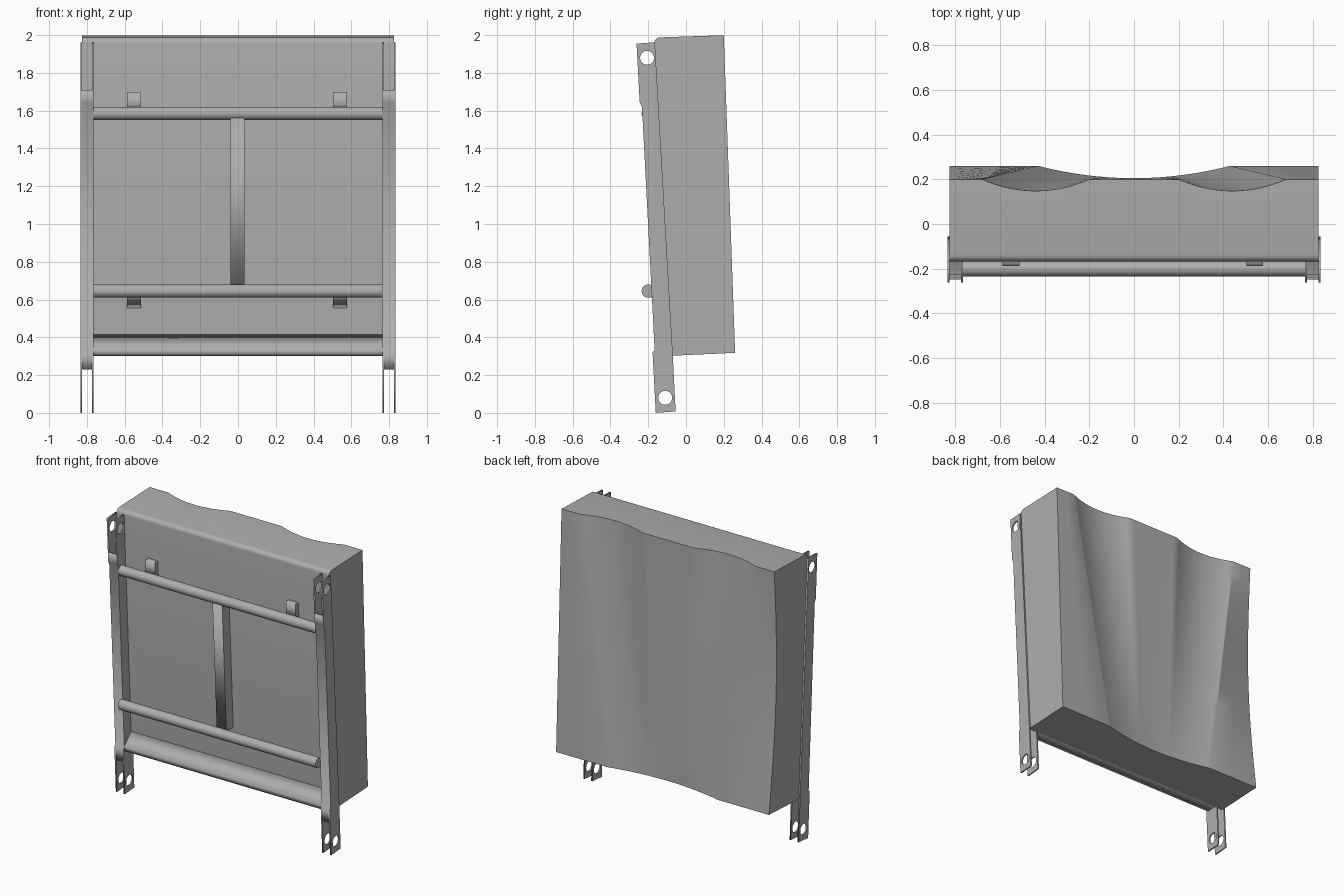
import bpy, bmesh, math
from mathutils import Matrix

cube = bpy.data.objects.get("Cube")
if cube:
    bpy.data.objects.remove(cube, do_unlink=True)

grey = bpy.data.materials.new("Plain grey")
grey.use_nodes = True
GREY = (0.42, 0.42, 0.42, 1)
grey.diffuse_color = GREY
grey.node_tree.nodes["Principled BSDF"].inputs["Base Color"].default_value = GREY

# Local x, y, z become world y, z, x
SIDEWAYS = Matrix(((0, 0, 1, 0), (1, 0, 0, 0), (0, 1, 0, 0), (0, 0, 0, 1)))


def activate(ob):
    bpy.ops.object.select_all(action='DESELECT')
    ob.select_set(True)
    bpy.context.view_layer.objects.active = ob


def circle(y, z, r, n=24):
    return [(y + r * math.cos(2 * math.pi * i / n), z + r * math.sin(2 * math.pi * i / n))
            for i in range(n)]


def extrude(name, outline, x0, x1, holes=(), smooth=False):
    """Side outline of (y, z) points, with holes, extruded from x0 to x1."""
    curve = bpy.data.curves.new(name, 'CURVE')
    curve.dimensions = '2D'
    curve.fill_mode = 'BOTH'
    curve.extrude = abs(x1 - x0) / 2
    for loop in [outline, *holes]:
        spline = curve.splines.new('POLY')
        spline.points.add(len(loop) - 1)
        for p, (y, z) in zip(spline.points, loop):
            p.co = (y, z, 0, 1)
        spline.use_cyclic_u = True
    curve.materials.append(grey)
    ob = bpy.data.objects.new(name, curve)
    bpy.context.collection.objects.link(ob)
    ob.matrix_world = Matrix.Translation(((x0 + x1) / 2, 0, 0)) @ SIDEWAYS
    activate(ob)
    bpy.ops.object.convert(target='MESH')
    if smooth:
        bpy.ops.object.shade_smooth_by_angle(angle=math.radians(35))
    return ob


# Body: columns across the width, each a closed loop from the flat front to the sculpted back
HALF, TOP_EDGE, BOTTOM_EDGE, ROWS = 0.825, 0.68, 0.43, 16


def back_point(x, t):
    """Back surface ruled between two scallops (top, t=0) and one broad hollow (bottom, t=1)."""
    if abs(x) <= TOP_EDGE:
        xb = x * BOTTOM_EDGE / TOP_EDGE
    else:
        f = (abs(x) - TOP_EDGE) / (HALF - TOP_EDGE)
        xb = math.copysign(BOTTOM_EDGE + f * (HALF - BOTTOM_EDGE), x)
    dip = max(0, 1 - ((abs(x) - 0.44) / 0.24) ** 2)
    yt = 0.2 - 0.052 * dip
    yb = 0.26 - 0.055 * max(0, 1 - (xb / BOTTOM_EDGE) ** 2)
    y = yt + (yb - yt) * t
    if x < -TOP_EDGE:   # shallow dent along one rear edge
        y -= 0.05 * math.sin(math.pi * t) * (-x - TOP_EDGE) / (HALF - TOP_EDGE)
    zt = 1.988 + 0.03 * (yt + 0.17)
    zb = 0.318 + 0.048 * (yb - 0.256)
    return x + (xb - x) * t, y, zt + (zb - zt) * t


xs = [-HALF, -0.75] + [-TOP_EDGE + 2 * TOP_EDGE * i / 48 for i in range(49)] + [0.75, HALF]
R = 0.03
bm = bmesh.new()
columns = []
for x in xs:
    loop = [(x, -0.085, 0.302)]
    for k in range(6):
        a = math.radians(18 * k)
        loop.append((x, -0.168 + R - R * math.cos(a), 1.988 - R + R * math.sin(a)))
    loop += [back_point(x, r / ROWS) for r in range(ROWS + 1)]
    columns.append([bm.verts.new(p) for p in loop])
n = len(columns[0])
for a, b in zip(columns, columns[1:]):
    for j in range(n):
        bm.faces.new((a[j], a[(j + 1) % n], b[(j + 1) % n], b[j]))
for end in (columns[0], columns[-1]):
    bm.faces.new(end)
bmesh.ops.recalc_face_normals(bm, faces=bm.faces)
mesh = bpy.data.meshes.new("body")
bm.to_mesh(mesh)
bm.free()
mesh.materials.append(grey)
body = bpy.data.objects.new("body", mesh)
bpy.context.collection.objects.link(body)
activate(body)
bpy.ops.object.shade_smooth_by_angle(angle=math.radians(25))

# Side posts: channels whose side plates carry pin holes at both ends
plate = [(-0.16, 0), (-0.177, 0.323), (-0.166, 0.33), (-0.233, 1.62), (-0.245, 1.645),
         (-0.262, 1.955), (-0.165, 1.962), (-0.07, 0.305), (-0.055, 0.008)]
pins = [circle(-0.206, 1.88, 0.037), circle(-0.11, 0.08, 0.037)]
web = [(-0.172, 0.23), (-0.177, 0.323), (-0.166, 0.33), (-0.233, 1.62), (-0.245, 1.645),
       (-0.249, 1.71), (-0.237, 1.71), (-0.234, 1.645), (-0.223, 1.62), (-0.156, 0.33),
       (-0.162, 0.23)]
for side, s in (("left", 1), ("right", -1)):
    extrude(side + "_outer_plate", plate, s * 0.825, s * 0.835, pins)
    extrude(side + "_inner_plate", plate, s * 0.765, s * 0.774, pins)
    extrude(side + "_post_front", web, s * 0.766, s * 0.834)

# Cross tubes with their tabs
for name, z in (("upper", 1.585), ("lower", 0.645)):
    extrude(name + "_tube", circle(-0.2, z, 0.035), -0.766, 0.766, smooth=True)
upper_tab = [(-0.187, 1.59), (-0.187, 1.7), (-0.14, 1.7), (-0.14, 1.59)]
lower_tab = [(-0.19, 0.62), (-0.175, 0.6), (-0.09, 0.55), (-0.09, 0.62)]
for side, x in (("left", 0.54), ("right", -0.55)):
    extrude(side + "_upper_tab", upper_tab, x - 0.037, x + 0.037)
    extrude(side + "_lower_tab", lower_tab, x - 0.037, x + 0.037)

# Middle upright and bottom rail
extrude("middle_upright", [(-0.178, 0.66), (-0.226, 1.565), (-0.13, 1.565), (-0.09, 0.66)],
        -0.04, 0.035)
extrude("bottom_rail", [(-0.165, 0.305), (-0.166, 0.335), (-0.085, 0.42), (-0.075, 0.304)],
        -0.766, 0.766)
